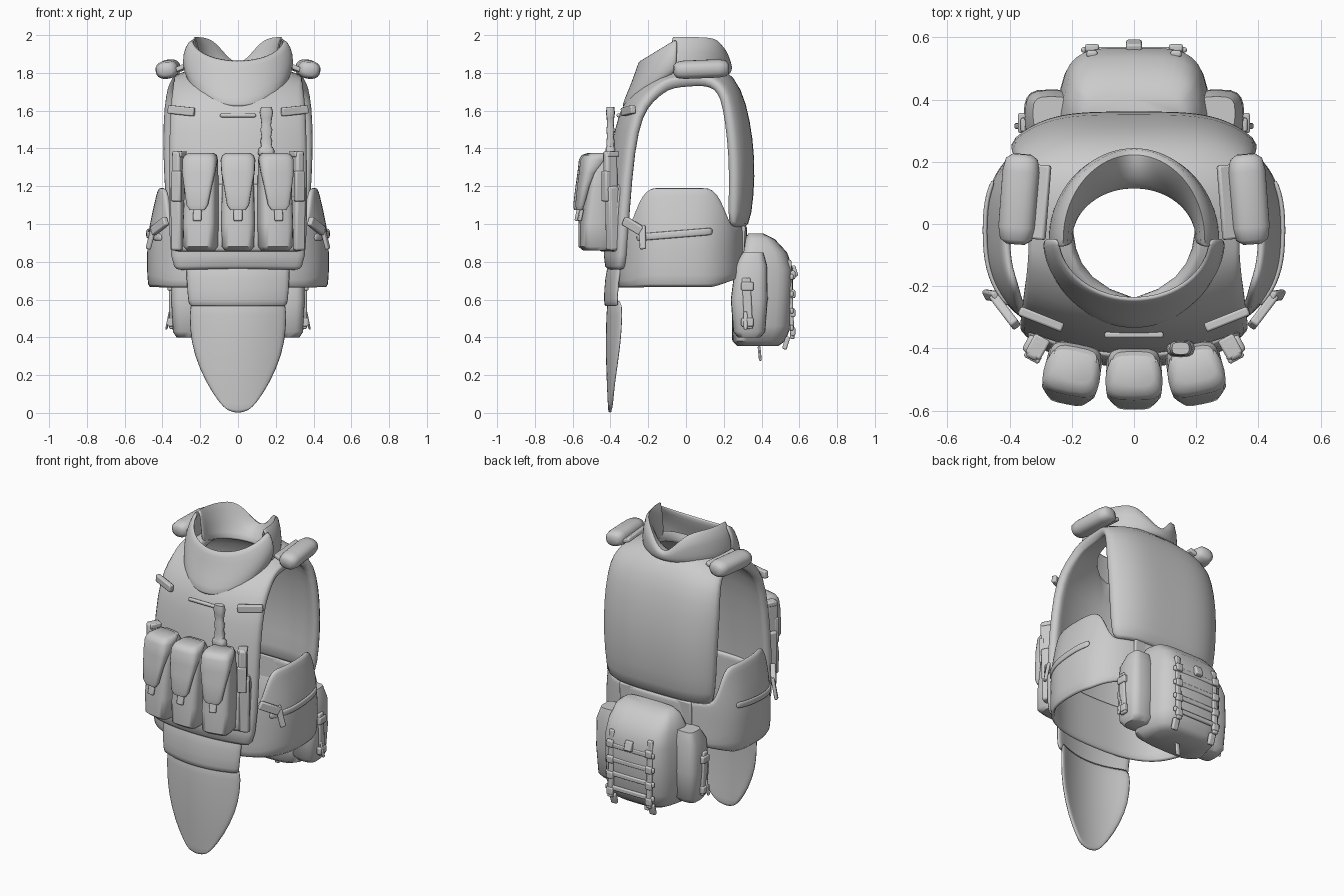
import bpy, bmesh, math
from mathutils import Vector

old = bpy.data.objects.get("Cube")
if old:
    bpy.data.objects.remove(old)

grey = bpy.data.materials.new("grey_fabric")
grey.use_nodes = True
grey.diffuse_color = (0.6, 0.6, 0.6, 1)
grey.node_tree.nodes["Principled BSDF"].inputs["Base Color"].default_value = (0.6, 0.6, 0.6, 1)


def finish(name, bm, loc=(0, 0, 0), rot=(0, 0, 0), angle=50):
    mesh = bpy.data.meshes.new(name)
    bm.to_mesh(mesh)
    bm.free()
    ob = bpy.data.objects.new(name, mesh)
    bpy.context.collection.objects.link(ob)
    ob.location, ob.rotation_euler = loc, rot
    mesh.materials.append(grey)
    bpy.ops.object.select_all(action='DESELECT')
    ob.select_set(True)
    bpy.context.view_layer.objects.active = ob
    bpy.ops.object.shade_smooth_by_angle(angle=math.radians(angle))
    return ob


def sheet(name, rows, closed=False, thick=0.03, mirror=False):
    """Skin a grid of points, then give it thickness inwards."""
    bm = bmesh.new()
    grid = [[bm.verts.new(p) for p in row] for row in rows]
    n = len(rows[0])
    for a, b in zip(grid, grid[1:]):
        for j in range(n if closed else n - 1):
            k = (j + 1) % n
            bm.faces.new((a[j], a[k], b[k], b[j]))
    ob = finish(name, bm)
    if mirror:
        m = ob.modifiers.new("mirror", 'MIRROR')
        m.use_clip = True
    s = ob.modifiers.new("thickness", 'SOLIDIFY')
    s.thickness, s.offset = thick, -1
    sub = ob.modifiers.new("smooth", 'SUBSURF')
    sub.levels = sub.render_levels = 1
    return ob


def oval(hx, hy, power, count):
    pts = []
    for i in range(count):
        t = 2 * math.pi * i / count
        c, s = math.cos(t), math.sin(t)
        pts.append((math.copysign(abs(c) ** (2 / power), c) * hx,
                    math.copysign(abs(s) ** (2 / power), s) * hy))
    return pts


def stack(name, layers, loc=(0, 0, 0), rot=(0, 0, 0), power=4, count=20, taper=0):
    """Closed padded solid; each layer is (z, y centre, half width, half depth)."""
    bm = bmesh.new()
    rings = [[bm.verts.new((x * (1 - taper * y), y + cy, z)) for x, y in oval(hx, hy, power, count)]
             for z, cy, hx, hy in layers]
    for a, b in zip(rings, rings[1:]):
        for j in range(count):
            k = (j + 1) % count
            bm.faces.new((a[j], a[k], b[k], b[j]))
    bm.faces.new(rings[0][::-1])
    bm.faces.new(rings[-1])
    return finish(name, bm, loc, rot)


def box(name, loc, size, rot=(0, 0, 0), bevel=0.007):
    bm = bmesh.new()
    bmesh.ops.create_cube(bm, size=1)
    bmesh.ops.scale(bm, vec=Vector(size), verts=bm.verts)
    ob = finish(name, bm, loc, rot)
    b = ob.modifiers.new("bevel", 'BEVEL')
    b.width, b.segments = bevel, 2
    return ob


# Vest shell: (y, z, inner x, outer x, edge wrap, shoulder drop), front hem to back hem
path = [(-.42, .75, 0, .33, .05, 0), (-.44, .79, 0, .37, .08, 0),
        (-.43, 1.1, 0, .38, .09, 0), (-.40, 1.4, 0, .375, .085, 0),
        (-.355, 1.6, 0, .37, .085, 0), (-.29, 1.70, 0, .36, .09, .01),
        (-.22, 1.77, .15, .35, .08, .03), (-.10, 1.83, .2, .345, .01, .06),
        (.02, 1.86, .21, .345, 0, .08), (.11, 1.86, .16, .355, 0, .08),
        (.21, 1.83, 0, .375, -.04, .08), (.295, 1.72, 0, .395, -.08, .03),
        (.34, 1.55, 0, .41, -.10, 0), (.365, 1.35, 0, .41, -.105, 0),
        (.36, 1.15, 0, .40, -.10, 0), (.335, .97, 0, .38, -.08, 0)]
shell = []
for y, z, a, b, wrap, drop in path:
    xs = [a + (b - a) * j / 8 for j in range(9)]
    power = 4 if y > .2 else 2
    shell.append([(x, y + wrap * (x / b) ** power, z - drop * (x / b) ** 2) for x in xs])
sheet("vest_shell", shell, thick=.06, mirror=True)

# Waist band, tall at the sides and low at front and back
plan = [(x, y * (1 if y > 0 else 1.05) - .02) for x, y in oval(.482, .345, 2.6, 48)]
band = []
for f in (0, .25, .5, .75, .92, 1):
    ring = []
    for x, y in plan:
        rise = 1 - min(1, max(0, abs(y + .03) - .16) / .11)
        top = .99 + .205 * math.sin(rise * math.pi / 2)
        low = .66 + .06 * max(0, (y - .15) / .17)
        z = low + (top - low) * f
        ring.append((x * (1 - max(0, z - .95) * .5), y, z))
    band.append(ring)
sheet("waist_band", band, closed=True, thick=.03)

# Waist straps that hug the band
hug = [(x * 1.012, y) for x, y in plan if x > 0 and -.27 < y < .16]
hug.sort(key=lambda p: p[1])
sheet("waist_strap", [[(x, y, z + y * .08) for x, y in hug] for z in (.93, .95, .97)],
      thick=.015, mirror=True)


# Collar: a low front guard and two raised rear wings
def arc(a0, a1, n, rx, ry, height):
    out = []
    for i in range(n):
        t = math.radians(a0 + (a1 - a0) * i / (n - 1))
        out.append((rx * math.cos(t), -.05 + ry * math.sin(t), height(abs(math.sin(t)))))
    return out


sheet("collar_front", [
    arc(180, 360, 19, .28, .295, lambda s: 1.80 - .18 * s),
    arc(180, 360, 19, .30, .255, lambda s: 1.87 - .16 * s),
    arc(180, 360, 19, .285, .22, lambda s: 1.94 - .14 * s),
    arc(180, 360, 19, .25, .20, lambda s: 1.99 - .12 * s)], thick=.022)
sheet("collar_rear", [
    arc(-5, 90, 12, .28, .285, lambda s: 1.79),
    arc(-5, 90, 12, .27, .30, lambda s: 1.91 - .08 * s ** 8),
    arc(-5, 90, 12, .225, .285, lambda s: 2.04 - .18 * s ** 10),
    arc(-5, 90, 12, .20, .20, lambda s: 1.88 - .04 * s),
    arc(-5, 90, 12, .195, .155, lambda s: 1.78)], thick=.02, mirror=True)

# Groin flap: curved tongue and upper band
tongue = []
for z, w, y, wrap in ((.0, .06, -.412, 0), (.03, .10, -.413, .01), (.16, .175, -.42, .03),
                      (.31, .24, -.425, .06), (.44, .262, -.425, .075), (.60, .265, -.42, .075)):
    tongue.append([(w * j / 5, y + wrap * (j / 5) ** 2, z + .02 * (j / 5) ** 2 * (z < .1))
                   for j in range(-5, 6)])
sheet("groin_flap", tongue, thick=.02)
sheet("groin_flap_band", [[(w * j / 5, y + .06 * (j / 5) ** 2, z) for j in range(-5, 6)]
                          for z, w, y in ((.56, .262, -.425), (.575, .27, -.438),
                                          (.72, .28, -.43), (.80, .28, -.41))], thick=.025)

# Three front pouches with tongue flaps and pull tabs
for label, x, y, turn in (("right", -.195, .01, -.2), ("middle", 0, -.005, 0), ("left", .195, .01, .2)):
    place = dict(loc=(x, y - .47, 0), rot=(0, 0, turn))
    stack(label + "_pouch", [(.86, -.01, .07, .06), (.88, -.01, .086, .085), (1.0, -.01, .09, .085),
                             (1.2, .005, .086, .072), (1.34, .01, .084, .065),
                             (1.37, .015, .07, .05)], **place)
    stack(label + "_pouch_flap", [(1.075, -.106, .04, .012), (1.10, -.104, .058, .018),
                                  (1.20, -.085, .075, .025), (1.27, -.065, .088, .035),
                                  (1.34, -.03, .092, .062), (1.365, -.01, .083, .067),
                                  (1.375, 0, .065, .047)], power=3.5, **place)
    off = Vector((math.sin(turn), -math.cos(turn))) * .10
    box(label + "_pull_tab", (x + off.x, y - .47 + off.y, 1.05), (.045, .018, .07), (-.2, 0, turn))

# Backing sheet behind the pouches
sheet("pouch_backing", [[(.35 * j / 6, y + .08 * (j / 6) ** 2, z) for j in range(-6, 7)]
                        for z, y in ((.85, -.458), (.88, -.465), (1.1, -.452), (1.22, -.435))], thick=.03)

# Sheathed knife handle
stack("knife_handle", [(1.25, 0, .035, .02), (1.36, 0, .035, .025), (1.37, 0, .045, .028),
                       (1.40, 0, .04, .025), (1.41, 0, .027, .02), (1.44, 0, .032, .022), (1.46, 0, .025, .018),
                       (1.50, 0, .032, .022), (1.52, 0, .025, .018), (1.56, 0, .03, .02),
                       (1.59, 0, .036, .024), (1.62, 0, .028, .02)], (.15, -.40, 0), (0, 0, 0), 3, 12)
box("chest_fold", (0, -.357, 1.575), (.19, .02, .02))

for side, s in (("left", 1), ("right", -1)):
    # Shoulder roll and its mounting strip
    stack(side + "_shoulder_roll", [(-.145, 0, .03, .025), (-.13, 0, .052, .042), (-.09, 0, .06, .048),
                                    (.09, 0, .06, .048), (.13, 0, .052, .042), (.145, 0, .03, .025)],
          (s * .37, .08, 1.82), (-math.pi / 2 + .04, .12 * s, s * .08), 2.4)
    box(side + "_shoulder_strip", (s * .30, .07, 1.825), (.05, .24, .025), (0, s * .4, s * .08))
    # Narrow tool sleeve beside the pouches
    box(side + "_tool_sleeve", (s * .32, -.39, 1.03), (.06, .06, .34), (.02, 0, s * .5), .012)
    box(side + "_tool", (s * .315, -.40, 1.26), (.045, .07, .25), (.02, 0, s * .5), .012)
    box(side + "_tool_clip", (s * .325, -.425, 1.20), (.055, .03, .16), (0, 0, s * .5))
    box(side + "_tool_cap", (s * .31, -.395, 1.37), (.055, .07, .03), (0, 0, s * .5))
    # Chest loop
    box(side + "_chest_loop", (s * .30, -.306, 1.60), (.15, .03, .045), (0, -s * .1, s * .38))
    # Waist buckle and loose strap end
    box(side + "_buckle", (s * .415, -.28, .99), (.03, .13, .05), (-.45, 0, -s * .65))
    box(side + "_strap_end", (s * .46, -.23, .93), (.02, .035, .13), (.15, -s * .2, -s * .5))

    # Rear pack side pocket with strap and hanging cord
    stack(side + "_pack_pocket", [(.40, 0, .06, .06), (.43, 0, .08, .085), (.60, 0, .09, .098),
                                  (.78, .01, .085, .085), (.85, .02, .06, .055)], (s * .265, .335, 0),
          power=3.5)
    box(side + "_pocket_strap", (s * .354, .325, .58), (.022, .045, .27), (.05, 0, 0))
    for z in (.48, .67):
        box(side + "_pocket_buckle", (s * .358, .325, z), (.03, .065, .045))
    box(side + "_pocket_cord", (s * .37, .315, .49), (.012, .02, .10), (0, -s * .2, 0))
    # Webbing column on the pack
    box(side + "_webbing_column", (s * .135, .555, .60), (.035, .022, .42), (.04, 0, 0))
    for z in (.43, .53, .63, .73):
        box(side + "_webbing_keeper", (s * .135, .566, z), (.045, .025, .045))
    box(side + "_column_tail", (s * .135, .53, .37), (.04, .025, .07), (-.3, 0, 0))

# Rear pack, webbing rows and tail straps
stack("rear_pack", [(.355, .38, .17, .11), (.38, .385, .22, .14), (.46, .40, .24, .157),
                    (.62, .405, .245, .16), (.76, .415, .24, .152), (.85, .41, .225, .125),
                    (.92, .39, .20, .08), (.95, .37, .16, .04)], power=4, count=28, taper=1)
for z in (.45, .54, .63, .72):
    box("webbing_row", (0, .56, z), (.34, .018, .03))
box("top_tab", (0, .572, .75), (.05, .03, .06), (.3, 0, 0))
box("pack_tail", (0, .39, .315), (.03, .015, .08), (.1, 0, 0))
box("pack_skirt", (0, .30, .89), (.5, .02, .2), (-.05, 0, 0))
